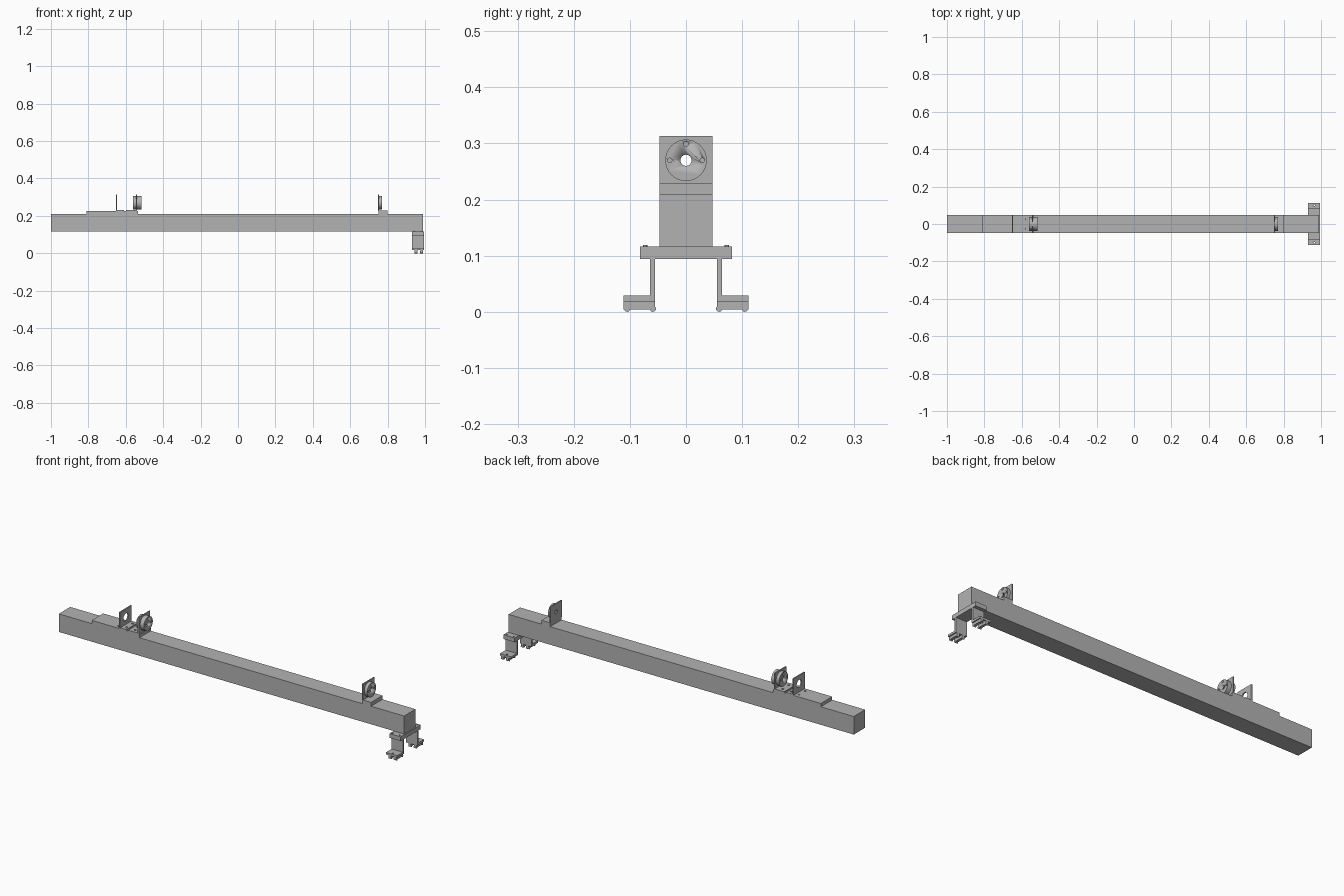
import bpy, math
from mathutils import Matrix

cube = bpy.data.objects.get("Cube")
if cube:
    bpy.data.objects.remove(cube, do_unlink=True)

grey = bpy.data.materials.new("plain grey")
grey.use_nodes = True
COLOUR = (0.45, 0.45, 0.45, 1)
grey.diffuse_color = COLOUR
grey.node_tree.nodes["Principled BSDF"].inputs["Base Color"].default_value = COLOUR


def box(name, x, y, z):
    """Box from its (low, high) range on each axis."""
    bpy.ops.mesh.primitive_cube_add(size=1)
    ob = bpy.context.object
    ob.name = name
    spans = (x, y, z)
    ob.data.transform(Matrix.Diagonal([b - a for a, b in spans] + [1]))
    ob.data.transform(Matrix.Translation([(a + b) / 2 for a, b in spans]))
    ob.data.materials.append(grey)
    return ob


def rod(name, axis, centre, radius, length, sides=32):
    """Cylinder along the x, y or z axis."""
    turn = {"x": (0, math.pi / 2, 0), "y": (math.pi / 2, 0, 0), "z": (0, 0, 0)}[axis]
    bpy.ops.mesh.primitive_cylinder_add(vertices=sides, radius=radius, depth=length,
                                        location=centre, rotation=turn)
    ob = bpy.context.object
    ob.name = name
    ob.data.materials.append(grey)
    bpy.ops.object.shade_smooth_by_angle()
    return ob


def cut(ob, cutters):
    """Cut holes, then drop the cutters."""
    for c in cutters:
        c.hide_render = True
        mod = ob.modifiers.new("hole", "BOOLEAN")
        mod.operation = "DIFFERENCE"
        mod.solver = "EXACT"
        mod.object = c
        bpy.context.view_layer.objects.active = ob
        bpy.ops.object.modifier_apply(modifier=mod.name)
        bpy.data.objects.remove(c, do_unlink=True)
    return ob


HALF = 0.047            # half width of beam and brackets
TOP = 0.21              # top of the beam
SEAT = 0.23             # top of the mounting plates
AXIS = 0.27             # height of the disc centres


def holder(name, x, hole):
    """Thin upright plate with a round hole."""
    plate = box(name, (x, x + 0.006), (-HALF, HALF), (SEAT - 0.004, 0.313))
    return cut(plate, [rod("cutter", "x", (x, 0, AXIS), hole, 0.05)])


def disc(name, low, high):
    """Round mount with a centre hole and three screw holes."""
    mid = (low + high) / 2
    ob = rod(name, "x", (mid, 0, AXIS), 0.037, high - low, 48)
    spots = [(0, 0, 0.01), (0, 0.029, 0.004), (0.029, 0, 0.004), (-0.029, 0, 0.004)]
    return cut(ob, [rod("cutter", "x", (mid, y, AXIS + z), r, 0.1, 20) for y, z, r in spots])


# Long beam
box("beam", (-1, 0.99), (-HALF, HALF), (0.116, TOP))

# Mounting plates on the beam, with screw holes
rear = box("rear_mount_plate", (-0.81, -0.535), (-HALF, HALF), (TOP, SEAT - 0.003))
cut(rear, [rod("cutter", "z", (x, y, SEAT), 0.005, 0.02, 16)
           for x in (-0.67, -0.58) for y in (-0.025, 0.025)])
box("front_mount_plate", (0.75, 0.80), (-HALF, HALF), (TOP, SEAT))

# Bracket feet with screws
for name, low, high in (("open", -0.65, -0.61), ("disc", -0.60, -0.54)):
    foot = box(name + "_bracket_foot", (low, high), (-HALF, HALF), (SEAT - 0.004, SEAT + 0.002))
    cut(foot, [rod("cutter", "z", (low + 0.025, y, SEAT), 0.006, 0.05, 16) for y in (-0.025, 0.025)])

# Uprights and round mounts
holder("open_upright", -0.652, 0.02)
holder("rear_upright", -0.545, 0.01)
holder("front_upright", 0.748, 0.01)
disc("rear_disc", -0.562, -0.517)
disc("front_disc", 0.754, 0.77)

# Clamp under the end of the beam
box("clamp_plate", (0.93, 0.995), (-0.082, 0.082), (0.094, 0.116))
for side, s in (("left", 1), ("right", -1)):
    def across(a, b):
        return tuple(sorted((s * a, s * b)))
    box(side + "_leg", (0.93, 0.995), across(0.055, 0.064), (0.018, 0.094))
    foot = box(side + "_foot", (0.93, 0.995), across(0.055, 0.111), (0.018, 0.029))
    cut(foot, [rod("cutter", "z", (0.963, s * 0.1, 0.02), 0.005, 0.05, 16)])
    # Paired rails and pads below each foot
    for i, x in enumerate((0.945, 0.975)):
        box(f"{side}_rail_{i}", (x, x + 0.014), across(0.055, 0.111), (0.004, 0.018))
        for j, y in enumerate((0.059, 0.105)):
            rod(f"{side}_pad_{i}_{j}", "x", (x + 0.007, s * y, 0.0055), 0.0055, 0.016, 16)
    for i, x in enumerate((0.942, 0.983)):
        rod(f"{side}_screw_{i}", "z", (x, s * 0.073, 0.117), 0.004, 0.004, 16)
